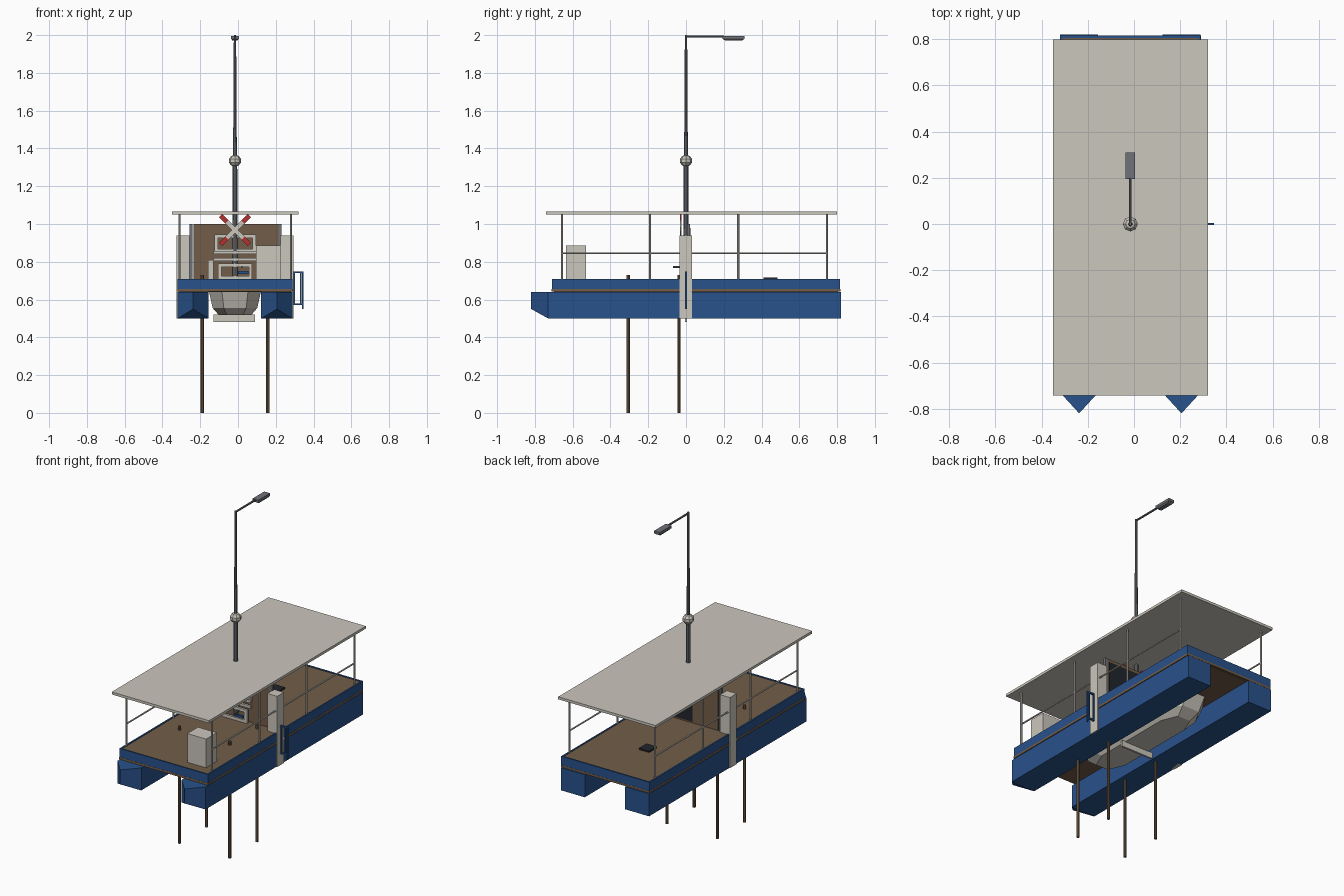
import bpy, bmesh, math
from mathutils import Vector

if "Cube" in bpy.data.objects:
    bpy.data.objects.remove(bpy.data.objects["Cube"])


def mat(name, r, g, b):
    m = bpy.data.materials.new(name)
    m.diffuse_color = (r, g, b, 1)
    m.use_nodes = True
    m.node_tree.nodes["Principled BSDF"].inputs["Base Color"].default_value = m.diffuse_color
    return m


BLUE = mat("blue_paint", .022, .085, .26)
WOOD = mat("brown_wood", .17, .11, .065)
WHITE = mat("off_white", .60, .57, .51)
STEEL = mat("steel", .16, .17, .19)
DARK = mat("dark_panel", .015, .018, .025)
RED = mat("red_paint", .45, .03, .03)
CX = -.016   # centreline of the boat


def finish(name, bm, material):
    bmesh.ops.recalc_face_normals(bm, faces=bm.faces)
    me = bpy.data.meshes.new(name)
    bm.to_mesh(me)
    bm.free()
    me.materials.append(material)
    ob = bpy.data.objects.new(name, me)
    bpy.context.collection.objects.link(ob)
    return ob


def box(name, x0, x1, y0, y1, z0, z1, material):
    bm = bmesh.new()
    bmesh.ops.create_cube(bm, size=1)
    for v in bm.verts:
        v.co = (x1 if v.co.x > 0 else x0, y1 if v.co.y > 0 else y0, z1 if v.co.z > 0 else z0)
    return finish(name, bm, material)


def rod(name, a, b, r0, material, r1=None, sides=8):
    a, b = Vector(a), Vector(b)
    bm = bmesh.new()
    bmesh.ops.create_cone(bm, cap_ends=True, segments=sides, radius1=r0,
                          radius2=r0 if r1 is None else r1, depth=(b - a).length)
    ob = finish(name, bm, material)
    ob.location = (a + b) / 2
    ob.rotation_euler = (b - a).to_track_quat('Z', 'Y').to_euler()
    return ob


def loft(name, rings, material):
    bm = bmesh.new()
    vs = [[bm.verts.new(p) for p in ring] for ring in rings]
    for lo, hi in zip(vs, vs[1:]):
        for i in range(len(lo)):
            j = (i + 1) % len(lo)
            bm.faces.new((lo[i], lo[j], hi[j], hi[i]))
    bm.faces.new(vs[0])
    bm.faces.new(vs[-1])
    return finish(name, bm, material)


def frame(name, x0, x1, y0, y1, z0, z1, t, material):
    box(name + "_left", x0, x0 + t, y0, y1, z0, z1, material)
    box(name + "_right", x1 - t, x1, y0, y1, z0, z1, material)
    box(name + "_bottom", x0 + t, x1 - t, y0, y1, z0, z0 + t, material)
    box(name + "_top", x0 + t, x1 - t, y0, y1, z1 - t, z1, material)


# Twin hulls with pointed, raked bows
for side, x0, x1 in (("left", -.32, -.155), ("right", .123, .288)):
    xc = (x0 + x1) / 2
    bm = bmesh.new()
    plan = [(x0, .82), (x0, -.73), (xc, -.82), (x1, -.73), (x1, .82)]
    top = [bm.verts.new((x, y, .64)) for x, y in plan]
    low = [bm.verts.new((x, y, .55 if i == 2 else .5)) for i, (x, y) in enumerate(plan)]
    for i in range(5):
        j = (i + 1) % 5
        bm.faces.new((low[i], low[j], top[j], top[i]))
    bm.faces.new(top)
    bm.faces.new((low[0], low[1], low[3], low[4]))
    bm.faces.new((low[1], low[2], low[3]))
    finish(side + "_hull", bm, BLUE)

# Deck boards, tan trim and blue rim
box("deck_floor", -.31, .28, -.70, .806, .64, .706, WOOD)
box("deck_trim", -.321, .29, -.711, .817, .643, .656, WOOD)
box("rim_left", -.32, -.31, -.71, .816, .656, .71, BLUE)
box("rim_right", .28, .289, -.71, .816, .656, .71, BLUE)
box("rim_front", -.31, .28, -.71, -.70, .656, .71, BLUE)
box("rim_back", -.31, .28, .806, .816, .656, .71, BLUE)
box("deck_hatch", -.085, -.015, .41, .485, .706, .716, DARK)

# Tub hanging between the hulls
rings = []
for hw, y0, y1, z in ((.085, -.30, .42, .517), (.118, -.35, .48, .555), (.137, -.38, .52, .64)):
    c = hw * .5
    rings.append([(CX + x, y, z) for x, y in (
        (-c, y0), (c, y0), (hw, y0 + .1), (hw, y1 - .1),
        (c, y1), (-c, y1), (-hw, y1 - .1), (-hw, y0 + .1))])
loft("centre_tub", rings, WHITE)
box("keel_board", -.13, .09, -.006, .006, .482, .52, WHITE)

# Canopy, posts and side rails
box("canopy", -.35, .32, -.742, .80, 1.05, 1.066, WHITE)
for side, x in (("left", -.31), ("right", .28)):
    for i, y in enumerate((-.656, -.19, .276, .746)):
        rod(f"{side}_canopy_post_{i}", (x, y, .70), (x, y, 1.055), .006, WHITE)
    rod(side + "_rail", (x, -.656, .845), (x, .746, .845), .005, WHITE, sides=6)

# Side pillars and console box
box("left_pillar", -.325, -.258, -.034, .032, .5, .94, WHITE)
box("right_pillar", .226, .294, -.034, .032, .5, .94, WHITE)
box("console", .095, .225, -.635, -.53, .706, .885, WHITE)

# Piles
for i, (x, y) in enumerate([(x, y) for x in (-.19, .157) for y in (-.305, -.037)]):
    rod(f"pile_{i}", (x, y, 0), (x, y, .73), .009, WOOD)

# Central partition with its end posts and dark rear panel
box("partition", -.235, .215, .010, .020, .706, 1.0, WOOD)
box("partition_panel", -.06, .20, .020, .024, .715, .98, DARK)
for side, x in (("left", -.25), ("right", .222)):
    box(side + "_partition_post", x - .008, x + .008, .006, .022, .706, 1.0, STEEL)

# White frames, slats and lever in front of the partition
frame("upper_frame", -.125, .095, -.008, .006, .85, .945, .018, WHITE)
frame("lower_frame", -.105, .075, -.020, -.006, .706, .79, .018, WHITE)
for i, z in enumerate((.805, .84)):
    box(f"slat_{i}", -.13, .10, -.020, -.006, z, z + .016, WHITE)
box("side_stile", -.16, -.13, -.020, -.006, .706, .81, WHITE)
rod("lever", (.02, -.07, .772), (.02, -.006, .772), .006, STEEL)
box("lever_bar", 0, .055, -.03, -.02, .735, .75, BLUE)

# Crossed sign boards with red tips
for k, ang in enumerate((45, -45)):
    for part, a, b, m in (("middle", -.06, .06, WHITE), ("tip_a", -.108, -.06, RED), ("tip_b", .06, .108, RED)):
        y = -.026 - .004 * k
        ob = box(f"cross_{part}_{k}", a, b, -.002, .002, -.012, .012, m)
        ob.location = (CX, y, .968)
        ob.rotation_euler = (0, math.radians(ang), 0)

# Stepped lamp post, collar ball, arm and head
for i, (z0, z1, r) in enumerate(((.706, 1.33, .014), (1.33, 1.65, .010), (1.65, 2.0, .0075))):
    rod(f"lamp_post_{i}", (CX, 0, z0), (CX, 0, z1), r, STEEL, r * .85)
bm = bmesh.new()
bmesh.ops.create_uvsphere(bm, u_segments=8, v_segments=5, radius=.034)
bmesh.ops.scale(bm, vec=(1, 1, .92), verts=bm.verts)
finish("lamp_post_ball", bm, WHITE).location = (CX, 0, 1.335)
rod("lamp_arm", (CX, 0, 1.993), (CX, .20, 1.993), .006, STEEL)
rings = [[(CX + sx * w, .252 + sy * l, z) for sx, sy in ((-1, -1), (1, -1), (1, 1), (-1, 1))]
         for w, l, z in ((.014, .045, 1.972), (.02, .058, 1.980), (.02, .058, 1.996))]
loft("lamp_head", rings, STEEL)

# Blue boarding ladder on the right side
for i, (x, z0) in enumerate(((.299, .57), (.332, .57), (.343, .55))):
    box(f"ladder_upright_{i}", x - .004, x + .003, -.005, .005, z0, .748, BLUE)
for i, z in enumerate((.572, .74)):
    box(f"ladder_bar_{i}", .288, .343, -.005, .005, z, z + .008, BLUE)
